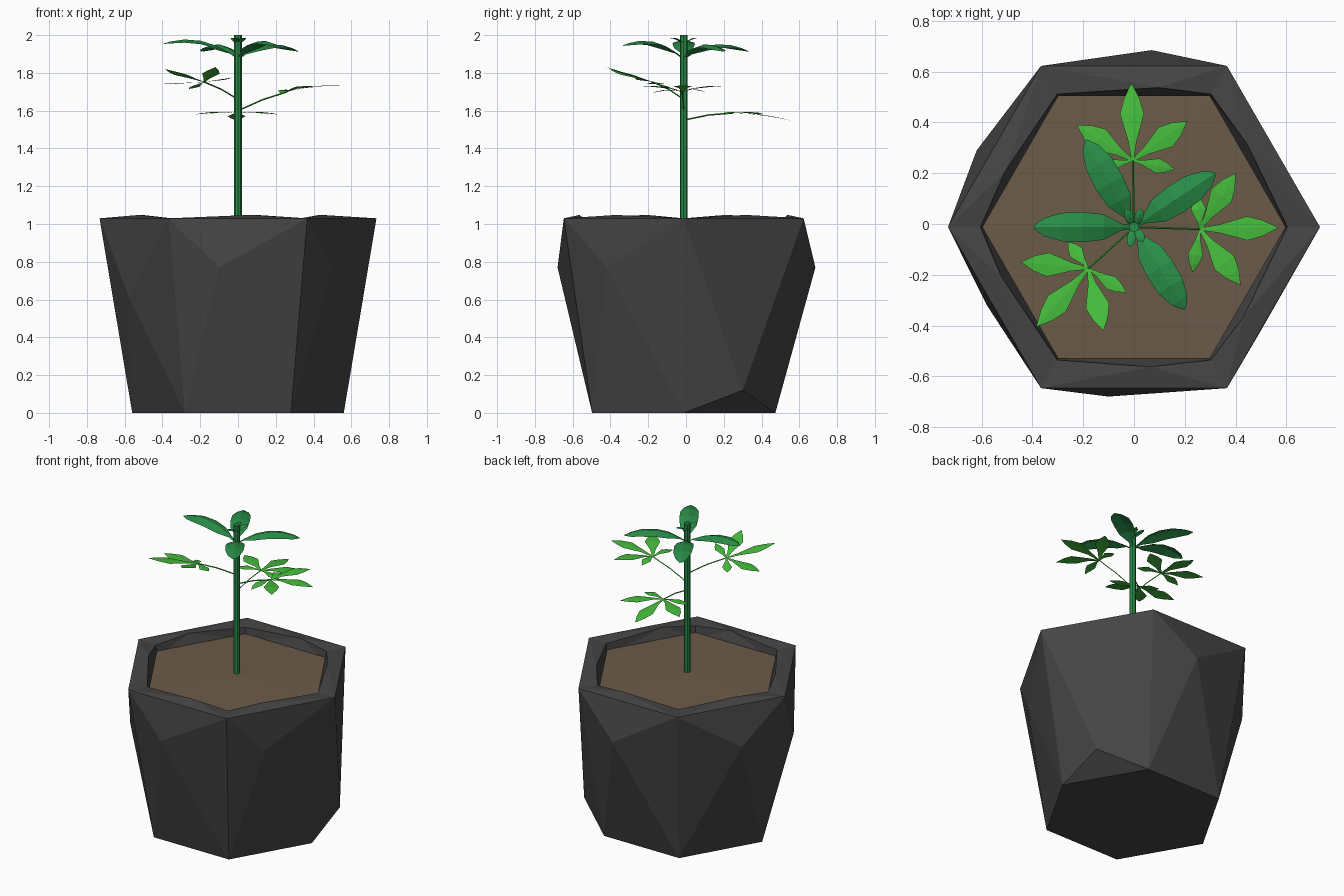
import bpy, bmesh, math
from mathutils import Vector

if "Cube" in bpy.data.objects:
    bpy.data.objects.remove(bpy.data.objects["Cube"])

CY = -0.012  # plant and pot axis in y


def material(name, rgb):
    m = bpy.data.materials.new(name)
    m.diffuse_color = (*rgb, 1)
    m.use_nodes = True
    m.node_tree.nodes["Principled BSDF"].inputs["Base Color"].default_value = m.diffuse_color
    return m


CHARCOAL = material("charcoal", (0.06, 0.06, 0.06))
SOIL = material("soil_brown", (0.15, 0.105, 0.066))
DARK = material("dark_green", (0.022, 0.27, 0.065))
LIGHT = material("light_green", (0.06, 0.5, 0.045))


def finish(bm, name, mat, closed=False):
    if closed:
        bmesh.ops.recalc_face_normals(bm, faces=bm.faces)
    me = bpy.data.meshes.new(name)
    bm.to_mesh(me)
    bm.free()
    me.materials.append(mat)
    ob = bpy.data.objects.new(name, me)
    bpy.context.collection.objects.link(ob)
    return ob


def hexagon(bm, r, z):
    return [bm.verts.new((r * math.cos(math.radians(60 * i)),
                          CY + r * math.sin(math.radians(60 * i)), z)) for i in range(6)]


# Pot: hexagonal, each side fanned around one bulging point
bm = bmesh.new()
bottom, top = hexagon(bm, 0.56, 0), hexagon(bm, 0.733, 1.03)
lip, base = hexagon(bm, 0.605, 1.025), hexagon(bm, 0.595, 0.95)
bulges = [(0.55, 0.30, 0.12), (0.07, 0.685, 0.77), (-0.62, 0.29, 0.77),
          (-0.58, -0.32, 0.62), (-0.10, -0.68, 0.77), (0.50, -0.42, 0.77)]
for i, p in enumerate(bulges):
    j = (i + 1) % 6
    c = bm.verts.new(p)
    ring = [bottom[i], bottom[j], top[j], top[i]]
    for k in range(4):
        bm.faces.new((ring[k], ring[(k + 1) % 4], c))
    # uneven rim: a raised point part-way along each inner edge
    t = 0.35 if i % 2 else 0.6
    m = lip[i].co.lerp(lip[j].co, t)
    m = bm.verts.new((m.x * 1.05, m.y * 1.05, 1.048))
    for a, b in ((top[i], top[j]), (lip[i], top[i]), (top[j], lip[j])):
        bm.faces.new((a, b, m))
    bm.faces.new((lip[i], m, base[i]))
    bm.faces.new((m, lip[j], base[j]))
    bm.faces.new((m, base[j], base[i]))
bm.faces.new(bottom)
bm.faces.new(base)
finish(bm, "pot", CHARCOAL, True)

# Soil: hexagon with a slight mound
bm = bmesh.new()
edge = hexagon(bm, 0.598, 0.985)
mid = bm.verts.new((0.0, CY, 1.0))
for i in range(6):
    bm.faces.new((edge[i], edge[(i + 1) % 6], mid))
finish(bm, "soil", SOIL)


def tube(bm, points, radius, sides):
    """Sweep a polygon along a path and cap its ends."""
    pts = [Vector(p) for p in points]
    rings = []
    for i, p in enumerate(pts):
        d = (pts[min(i + 1, len(pts) - 1)] - pts[max(i - 1, 0)]).normalized()
        u = d.cross(Vector((0, 1, 0)) if abs(d.z) > 0.9 else Vector((0, 0, 1))).normalized()
        v = d.cross(u)
        rings.append([bm.verts.new(p + radius * (u * math.cos(a) + v * math.sin(a)))
                      for a in (2 * math.pi * k / sides for k in range(sides))])
    for r, s in zip(rings, rings[1:]):
        for k in range(sides):
            n = (k + 1) % sides
            bm.faces.new((r[k], r[n], s[n], s[k]))
    bm.faces.new(rings[0][::-1])
    bm.faces.new(rings[-1])


def leaf(bm, start, tip, width, arch, fold, profile):
    """Blade from start to tip: half-widths by profile, arched, creased along the middle."""
    a, b = Vector(start), Vector(tip)
    side = Vector((0, 0, 1)).cross(b - a).normalized()
    rows = []
    for t, w in profile:
        c = a.lerp(b, t) + Vector((0, 0, arch * 4 * t * (1 - t)))
        off = side * width / 2 * w
        drop = Vector((0, 0, fold * w))
        rows.append([bm.verts.new(q) for q in (c - off - drop, c, c + off - drop)])
    for r, s in zip(rows, rows[1:]):
        for k in range(2):
            bm.faces.new((r[k], s[k], s[k + 1], r[k + 1]))
    bmesh.ops.remove_doubles(bm, verts=bm.verts[:], dist=0.0004)


# Stem
bm = bmesh.new()
tube(bm, [(0, CY, 0.97), (0, CY, 2.0)], 0.02, 8)
finish(bm, "stem", DARK, True)

# Upper leaves: four broad drooping blades
OVAL = [(0, 0.12), (0.12, 0.22), (0.3, 0.85), (0.5, 1), (0.72, 0.95), (0.9, 0.6), (1, 0.1)]
bm = bmesh.new()
for tip in [(0.32, 0.20, 1.915), (0.20, -0.335, 1.945),
            (-0.19, 0.33, 1.915), (-0.395, -0.012, 1.955)]:
    leaf(bm, (0, CY, 1.875), tip, 0.118, 0.055, 0.018, OVAL)
finish(bm, "upper_leaves", DARK)

# Tip buds: tiny young leaves around the top of the stem
bm = bmesh.new()
for x, y in ((0.03, 0.06), (-0.03, 0.06), (0.035, -0.07), (-0.015, -0.09)):
    leaf(bm, (x * 0.2, CY, 1.95), (x, y, 1.985), 0.035, 0.012, 0.004, OVAL)
finish(bm, "tip_buds", DARK)

# Palmate leaves: a thin curved stalk and five pointed leaflets each
BLADE = [(0, 0.1), (0.25, 0.35), (0.6, 1), (0.8, 0.65), (1, 0.01)]
palmate = {
    "right_leaf": (1.60, (0.26, -0.02, 1.70), 0.015,
                   [(0.57, -0.015, 1.73), (0.40, 0.20, 1.725), (0.42, -0.24, 1.725),
                    (0.25, 0.11, 1.695), (0.23, -0.19, 1.69)]),
    "back_leaf": (1.55, (-0.005, 0.25, 1.588), 0.01,
                  [(-0.01, 0.555, 1.548), (0.21, 0.405, 1.58), (-0.225, 0.39, 1.58),
                   (0.16, 0.215, 1.58), (-0.17, 0.215, 1.58)]),
    "front_left_leaf": (1.66, (-0.18, -0.175, 1.752), 0.0,
                        [(-0.385, -0.405, 1.82), (-0.445, -0.15, 1.74), (-0.12, -0.42, 1.83),
                         (-0.26, -0.07, 1.715), (-0.03, -0.27, 1.775)]),
}
for name, (z, hub, arch, tips) in palmate.items():
    bm = bmesh.new()
    start, h = Vector((0, CY, z)), Vector(hub)
    tube(bm, [start, start.lerp(h, 0.5) + Vector((0, 0, 0.008)), h], 0.004, 4)
    for k, tip in enumerate(tips):
        leaf(bm, hub, tip, 0.095 if k < 3 else 0.06, arch, 0.003, BLADE)
    finish(bm, name, LIGHT)
